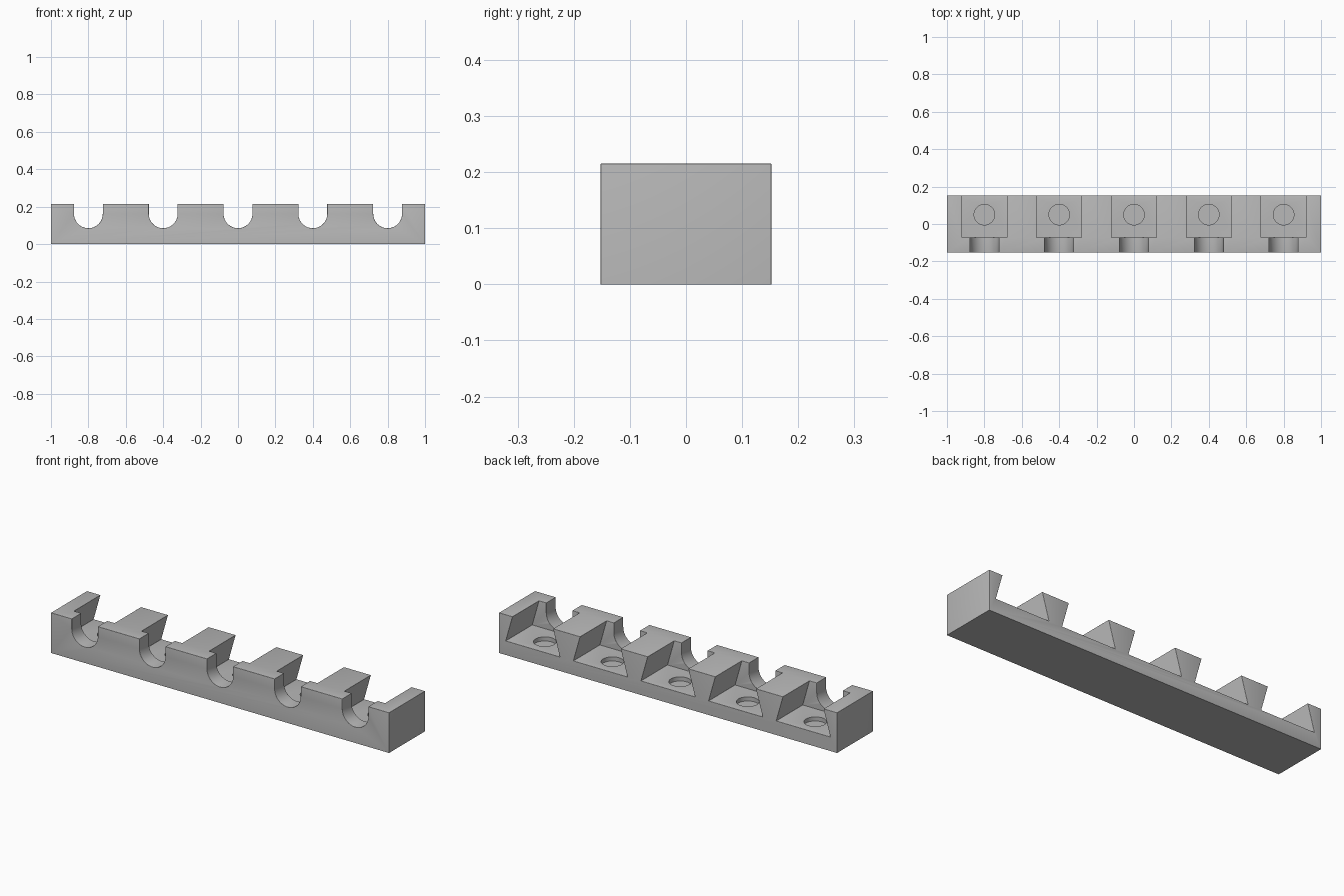
import bpy, bmesh, math
from mathutils import Vector

if "Cube" in bpy.data.objects:
    bpy.data.objects.remove(bpy.data.objects["Cube"], do_unlink=True)

W, D, H = 1.0, 0.152, 0.215       # half length, half depth, height
FLOOR, WALL_Y = 0.075, -0.072     # pocket floor height, back of the front wall
CENTRES = [-0.8, -0.4, 0.0, 0.4, 0.8]

grey = bpy.data.materials.new("plain grey")
grey.use_nodes = True
grey.diffuse_color = (0.48, 0.48, 0.48, 1)
grey.node_tree.nodes["Principled BSDF"].inputs["Base Color"].default_value = (0.48, 0.48, 0.48, 1)


def prism(name, points, start, offset):
    """Extrude a closed outline of 3D points."""
    bm = bmesh.new()
    face = bm.faces.new([bm.verts.new(Vector(p) + Vector(start)) for p in points])
    new = bmesh.ops.extrude_face_region(bm, geom=[face])["geom"]
    bmesh.ops.translate(bm, vec=offset, verts=[v for v in new if isinstance(v, bmesh.types.BMVert)])
    bmesh.ops.recalc_face_normals(bm, faces=bm.faces)
    mesh = bpy.data.meshes.new(name)
    bm.to_mesh(mesh)
    bm.free()
    ob = bpy.data.objects.new(name, mesh)
    bpy.context.collection.objects.link(ob)
    return ob


def arc(r, z, a, b, n):
    return [(r * math.cos(math.radians(a + (b - a) * i / n)), 0,
             z + r * math.sin(math.radians(a + (b - a) * i / n))) for i in range(n + 1)]


# Solid bar
bar = prism("holder_bar", [(-W, -D, 0), (W, -D, 0), (W, D, 0), (-W, D, 0)], (0, 0, 0), (0, 0, H))
bar.data.materials.append(grey)

# Cutters: round-bottomed front slot, undercut rear pocket, shallow magnet hole
slot_shape = [(-0.077, 0, 0.3)] + arc(0.077, 0.162, 180, 360, 24) + [(0.077, 0, 0.3)]
slope = 0.04 / (H - FLOOR)
top_half = 0.12 - slope * (0.3 - H)
pocket_shape = [(-top_half, 0, 0.3), (-0.16, 0, FLOOR), (0.16, 0, FLOOR), (top_half, 0, 0.3)]
hole_shape = [(x, z, 0) for x, _, z in arc(0.055, 0, 0, 350, 35)]
cutters = []
for x in CENTRES:
    cutters.append(prism("slot_cutter", slot_shape, (x, -0.3, 0), (0, 0.3, 0)))
    cutters.append(prism("pocket_cutter", pocket_shape, (x, WALL_Y, 0), (0, 0.4, 0)))
    cutters.append(prism("hole_cutter", hole_shape, (x, 0.05, FLOOR - 0.022), (0, 0, 0.1)))
for c in cutters:
    c.hide_render = True
    mod = bar.modifiers.new("cut", "BOOLEAN")
    mod.operation, mod.solver, mod.object = "DIFFERENCE", "EXACT", c

# Bake the cuts, then remove the cutters
mesh = bpy.data.meshes.new_from_object(bar.evaluated_get(bpy.context.evaluated_depsgraph_get()))
bar.modifiers.clear()
bar.data = mesh
for c in cutters:
    bpy.data.objects.remove(c, do_unlink=True)

# Round the edges, leaving the base, hole rims and low step under each slot crisp
bm = bmesh.new()
bm.from_mesh(mesh)
bmesh.ops.remove_doubles(bm, verts=bm.verts, dist=0.0002)
bmesh.ops.dissolve_limit(bm, angle_limit=math.radians(1), verts=bm.verts, edges=bm.edges)


def rounded(e):
    if len(e.link_faces) != 2 or e.calc_face_angle() < math.radians(30):
        return False
    mid = (e.verts[0].co + e.verts[1].co) / 2
    on_hole = any(abs(math.hypot(mid.x - x, mid.y - 0.05) - 0.055) < 0.003 for x in CENTRES)
    low_step = abs(mid.y - WALL_Y) < 0.002 and mid.z < 0.11
    return mid.z > 0.001 and not on_hole and not low_step


def both_sides(e):
    return all(v.co.z < 0.001 for v in e.verts)


bmesh.ops.bevel(bm, geom=[e for e in bm.edges if rounded(e) and not both_sides(e)],
                offset=0.013, offset_type="OFFSET", segments=4, profile=0.5,
                affect="EDGES", clamp_overlap=True)
bmesh.ops.recalc_face_normals(bm, faces=bm.faces)
bm.to_mesh(mesh)
bm.free()

bpy.ops.object.select_all(action="DESELECT")
bar.select_set(True)
bpy.context.view_layer.objects.active = bar
bpy.ops.object.shade_smooth_by_angle(angle=math.radians(35))
